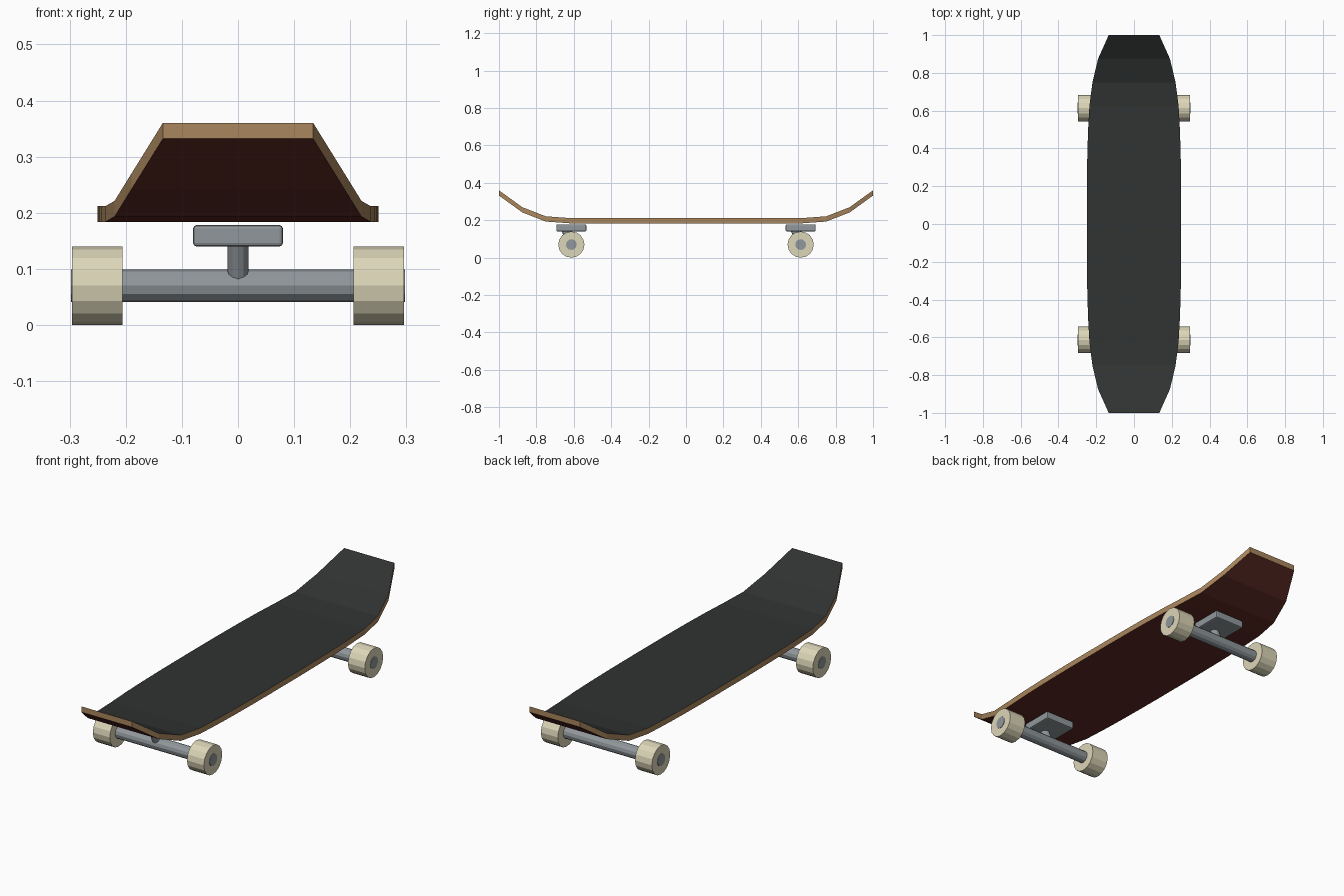
import bpy, bmesh, math
from mathutils import Matrix, Vector

if "Cube" in bpy.data.objects:
    bpy.data.objects.remove(bpy.data.objects["Cube"])


def material(name, rgb):
    m = bpy.data.materials.new(name)
    m.diffuse_color = (*rgb, 1)
    m.use_nodes = True
    m.node_tree.nodes["Principled BSDF"].inputs["Base Color"].default_value = m.diffuse_color
    return m


GRIP = material("grip", (0.03, 0.033, 0.032))
WOOD = material("wood", (0.40, 0.24, 0.11))
RED = material("red_stain", (0.11, 0.024, 0.018))
METAL = material("metal", (0.28, 0.31, 0.33))
CREAM = material("cream", (0.72, 0.67, 0.48))


def finish(name, bm, *mats):
    bmesh.ops.recalc_face_normals(bm, faces=bm.faces)
    mesh = bpy.data.meshes.new(name)
    bm.to_mesh(mesh)
    bm.free()
    ob = bpy.data.objects.new(name, mesh)
    bpy.context.collection.objects.link(ob)
    for m in mats:
        mesh.materials.append(m)
    return ob


def rod(name, a, b, radius, sides, mat):
    """Capped cylinder from point a to point b."""
    a, b = Vector(a), Vector(b)
    axis = b - a
    # X-aligned rods keep a vertex at the top; others follow the axis
    if abs(axis.y) + abs(axis.z) < 1e-6:
        rot = Matrix.Rotation(math.pi / 2, 4, 'Y')
    else:
        rot = axis.to_track_quat('Z', 'X').to_matrix().to_4x4()
    bm = bmesh.new()
    bmesh.ops.create_cone(bm, cap_ends=True, segments=sides, radius1=radius,
                          radius2=radius, depth=axis.length,
                          matrix=Matrix.Translation((a + b) / 2) @ rot)
    return finish(name, bm, mat)


# Deck: cross-sections along y, tapering and kicking up at both ends
half_widths = [0.25, 0.25, 0.249, 0.247, 0.243, 0.236, 0.22, 0.19, 0.134]
bm = bmesh.new()
rings = []
for i in range(-8, 9):
    y = i / 8
    w = half_widths[abs(i)]
    lift = 0.148 * (max(0, abs(y) - 0.667) / 0.333) ** 2
    rings.append([bm.verts.new((x, y, z + lift)) for x, z in
                  ((-w, 0.184), (w, 0.184), (w, 0.212), (-w, 0.212))])
for r, s in zip(rings, rings[1:]):
    for k, mat_index in enumerate((2, 1, 0, 1)):
        n = (k + 1) % 4
        bm.faces.new((r[k], r[n], s[n], s[k])).material_index = mat_index
for r in (rings[0], rings[-1]):
    bm.faces.new(r).material_index = 1
finish("deck", bm, GRIP, WOOD, RED)

# Trucks and wheels
for end, y in (("front", -0.613), ("rear", 0.613)):
    bm = bmesh.new()
    bmesh.ops.create_cube(bm, size=1, matrix=Matrix.Translation((0, y, 0.159))
                          @ Matrix.Diagonal((0.16, 0.16, 0.038, 1)))
    bmesh.ops.bevel(bm, geom=bm.edges[:], offset=0.006, segments=2,
                    profile=0.5, affect='EDGES')
    finish(end + "_baseplate", bm, METAL)
    rod(end + "_kingpin", (0, y, 0.07), (0, y - 0.035, 0.15), 0.019, 12, METAL)
    rod(end + "_axle", (-0.298, y, 0.07), (0.298, y, 0.07), 0.029, 12, METAL)
    for side, s in (("left", -1), ("right", 1)):
        rod(f"{end}_{side}_wheel", (s * 0.206, y, 0.07), (s * 0.296, y, 0.07),
            0.07, 16, CREAM)
